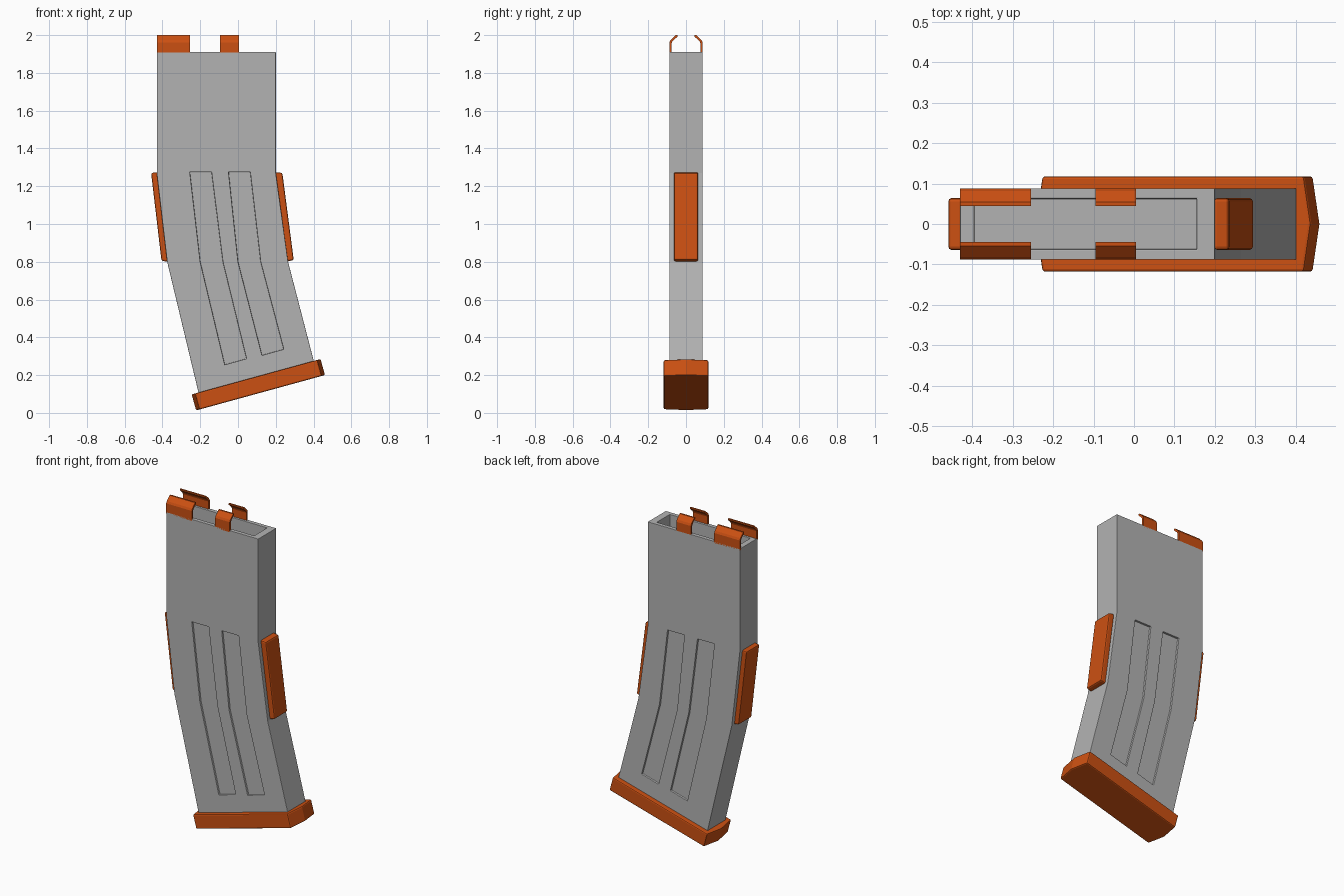
import bpy, bmesh
from mathutils import Vector

old = bpy.data.objects.get("Cube")
if old:
    bpy.data.objects.remove(old)


def material(name, color):
    m = bpy.data.materials.new(name)
    m.use_nodes = True
    m.diffuse_color = color
    bsdf = m.node_tree.nodes["Principled BSDF"]
    bsdf.inputs["Base Color"].default_value = color
    bsdf.inputs["Roughness"].default_value = 0.6
    return m


GREY = material("light grey", (0.45, 0.45, 0.45, 1))
ORANGE = material("orange", (0.6, 0.08, 0.006, 1))


def prism(name, profile, offset, mat):
    """Extrude a closed 3D outline along an offset vector."""
    bm = bmesh.new()
    face = bm.faces.new([bm.verts.new(p) for p in profile])
    new = bmesh.ops.extrude_face_region(bm, geom=[face])["geom"]
    bmesh.ops.translate(bm, vec=offset, verts=[v for v in new if isinstance(v, bmesh.types.BMVert)])
    bmesh.ops.recalc_face_normals(bm, faces=bm.faces[:])
    mesh = bpy.data.meshes.new(name)
    bm.to_mesh(mesh)
    bm.free()
    mesh.materials.append(mat)
    obj = bpy.data.objects.new(name, mesh)
    bpy.context.scene.collection.objects.link(obj)
    return obj


def slab(name, outline, y0, y1, mat):
    return prism(name, [(x, y0, z) for x, z in outline], (0, y1 - y0, 0), mat)


def soften(obj, width):
    b = obj.modifiers.new("soft edges", "BEVEL")
    b.width = width
    b.segments = 2
    b.limit_method = "ANGLE"
    b.angle_limit = 0.6


def cut(obj, cutter):
    cutter.hide_render = True
    cutter.hide_viewport = True
    cutter.hide_set(True)
    mod = obj.modifiers.new("cut", "BOOLEAN")
    mod.operation = "DIFFERENCE"
    mod.solver = "EXACT"
    mod.object = cutter


# Bent hollow body
HALF = 0.088
body = slab("body", [(-0.43, 1.91), (-0.43, 1.27), (-0.375, 0.8), (-0.205, 0.09),
                     (0.405, 0.26), (0.265, 0.8), (0.20, 1.27), (0.20, 1.91)],
            -HALF, HALF, GREY)
cut(body, slab("opening_cutter", [(-0.395, 1.6), (0.155, 1.6), (0.155, 2), (-0.395, 2)],
               -0.063, 0.063, GREY))

# Two long recessed panels on each broad side
panel = [(-0.255, 1.275), (-0.2, 0.8), (-0.07, 0.255), (0.045, 0.287), (-0.08, 0.8), (-0.14, 1.275)]
shift = [(0.205, 0), (0.2, 0), (0.197, 0.05), (0.197, 0.05), (0.2, 0), (0.205, 0)]
for i in range(2):
    outline = [(x + i * dx, z + i * dz) for (x, z), (dx, dz) in zip(panel, shift)]
    for side in (-1, 1):
        cut(body, slab("panel_cutter", outline, side * (HALF - 0.012), side * 0.12, GREY))
soften(body, 0.006)

# Grip strips on the two narrow ends
strips = {
    "right_strip": [(-0.46, 1.27), (-0.425, 1.275), (-0.37, 0.8), (-0.405, 0.805)],
    "left_strip": [(0.197, 1.275), (0.235, 1.27), (0.295, 0.81), (0.255, 0.8)],
}
for name, outline in strips.items():
    soften(slab(name, outline, -0.064, 0.064, ORANGE), 0.008)

# Tilted base plate with pointed ends
low, high = Vector((-0.245, 0, 0.098)), Vector((0.437, 0, 0.285))
along = (high - low).normalized()
down = Vector((along.z, 0, -along.x)) * 0.088
tip, wide = along * 0.018, Vector((0, 0.118, 0))
base = prism("base_plate", [low, low + tip - wide, high - tip - wide,
                            high, high - tip + wide, low + tip + wide], down, ORANGE)
soften(base, 0.007)

# Hooked retaining clips, in pairs above the rim
hook = [(0.088, 1.9), (0.088, 1.962), (0.082, 1.974), (0.055, 2.0), (0.045, 2.0),
        (0.045, 1.992), (0.072, 1.967), (0.076, 1.957), (0.076, 1.9)]
for name, x0, x1 in (("wide_clip", -0.43, -0.255), ("narrow_clip", -0.095, 0.005)):
    for side, label in ((-1, "front_"), (1, "back_")):
        prism(label + name, [(x0, side * y, z) for y, z in hook], (x1 - x0, 0, 0), ORANGE)
